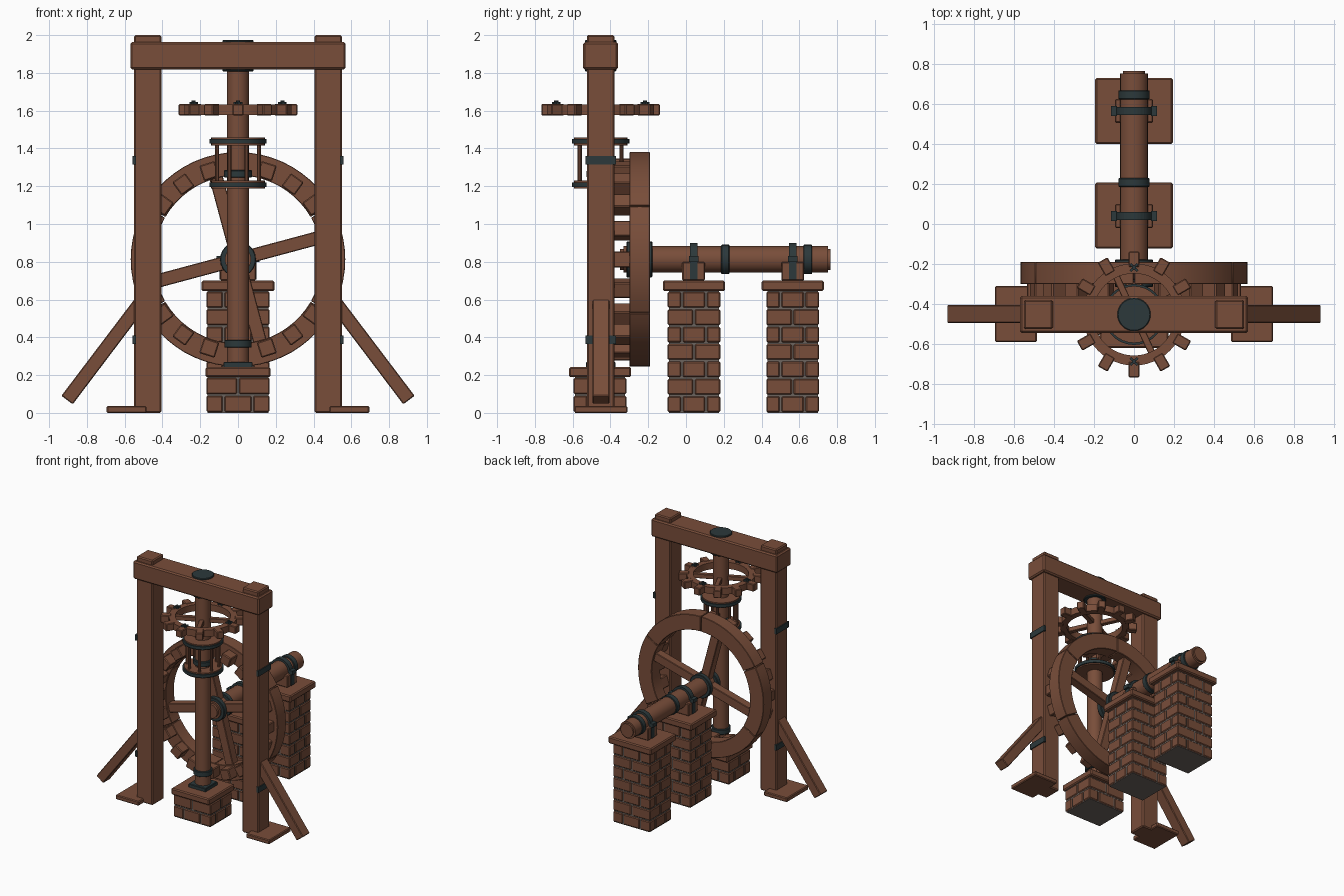
import bpy, bmesh, math
from mathutils import Matrix, Vector

if "Cube" in bpy.data.objects:
    bpy.data.objects.remove(bpy.data.objects["Cube"], do_unlink=True)


def material(name, color):
    m = bpy.data.materials.new(name)
    m.use_nodes = True
    m.diffuse_color = (*color, 1)
    m.node_tree.nodes["Principled BSDF"].inputs["Base Color"].default_value = (*color, 1)
    return m


WOOD = material("brown wood", (0.19, 0.075, 0.042))
IRON = material("dark iron", (0.025, 0.04, 0.043))
MORTAR = material("grey mortar", (0.15, 0.125, 0.11))

T = Matrix.Translation
R = lambda deg, axis: Matrix.Rotation(math.radians(deg), 4, axis)
ID = Matrix()


def box(bm, center, size, m=ID):
    bmesh.ops.create_cube(bm, size=1, matrix=m @ T(center) @ Matrix.Diagonal((*size, 1)))


def span(bm, lo, hi):
    lo, hi = Vector(lo), Vector(hi)
    box(bm, (lo + hi) / 2, hi - lo)


def rod(bm, r, z0, z1, m=ID, seg=32):
    bmesh.ops.create_cone(bm, cap_ends=True, segments=seg, radius1=r, radius2=r,
                          depth=z1 - z0, matrix=m @ T((0, 0, (z0 + z1) / 2)))


def arc(bm, outer, inner, z0, z1, m=ID, a0=0, a1=360, seg=48):
    """Rectangular section swept round the local z axis."""
    closed = a1 - a0 >= 360
    rows = []
    for i in range(seg if closed else seg + 1):
        a = math.radians(a0 + (a1 - a0) * i / seg)
        rows.append([bm.verts.new(m @ Vector((r * math.cos(a), r * math.sin(a), z)))
                     for r, z in ((outer, z0), (outer, z1), (inner, z1), (inner, z0))])
    for i in range(seg):
        a, b = rows[i], rows[(i + 1) % len(rows)]
        for k in range(4):
            n = (k + 1) % 4
            bm.faces.new((a[k], b[k], b[n], a[n]))
    if not closed:
        bm.faces.new(rows[0])
        bm.faces.new(rows[-1][::-1])


def finish(name, bm, mat, bevel=0, smooth=False):
    bmesh.ops.recalc_face_normals(bm, faces=bm.faces)
    me = bpy.data.meshes.new(name)
    bm.to_mesh(me)
    bm.free()
    me.materials.append(mat)
    ob = bpy.data.objects.new(name, me)
    bpy.context.collection.objects.link(ob)
    if bevel:
        mod = ob.modifiers.new("bevel", "BEVEL")
        mod.width, mod.segments = bevel, 1
    if smooth:
        bpy.ops.object.select_all(action="DESELECT")
        ob.select_set(True)
        bpy.context.view_layer.objects.active = ob
        bpy.ops.object.shade_smooth_by_angle(angle=math.radians(32))
    return ob


# Timber frame, mirrored left and right
for side, s in (("left", 1), ("right", -1)):
    bm = bmesh.new()
    box(bm, (s * 0.478, -0.452, 0.92), (0.147, 0.146, 1.84))
    box(bm, (s * 0.478, -0.452, 1.96), (0.145, 0.146, 0.08))
    finish(side + "_post", bm, WOOD, 0.008)
    bm = bmesh.new()
    box(bm, (s * 0.59, -0.45, 0.018), (0.21, 0.28, 0.036))
    finish(side + "_foot_plate", bm, WOOD, 0.006)
    bm = bmesh.new()
    foot, top = Vector((s * 0.905, -0.45, 0.068)), Vector((s * 0.51, -0.45, 0.59))
    d = top - foot
    tilt = math.degrees(math.atan2(d.x, d.z))
    box(bm, (0, 0, d.length / 2), (0.075, 0.09, d.length), T(foot) @ R(tilt, "Y"))
    finish(side + "_brace", bm, WOOD, 0.005)
    bm = bmesh.new()
    for z in (0.387, 1.337):
        box(bm, (s * 0.55, -0.452, z), (0.018, 0.162, 0.046))
    finish(side + "_post_straps", bm, IRON)

bm = bmesh.new()
span(bm, (-0.57, -0.545, 1.818), (0.57, -0.36, 1.963))
finish("top_beam", bm, WOOD, 0.01)

# Upright shaft with its irons
UP = T((0, -0.452, 0))
bm = bmesh.new()
rod(bm, 0.058, 0.25, 1.9, UP)
finish("upright_shaft", bm, WOOD, smooth=True)
bm = bmesh.new()
rod(bm, 0.083, 1.808, 1.974, UP)
rod(bm, 0.072, 0.345, 0.387, UP)
rod(bm, 0.074, 1.245, 1.285, UP)
finish("upright_shaft_bands", bm, IRON, 0.004, True)
bm = bmesh.new()
box(bm, (0, 0, 0.25), (0.155, 0.155, 0.04), UP)
finish("shaft_footing", bm, IRON, 0.004)

# Lantern pinion
bm = bmesh.new()
rims = bmesh.new()
for z in (1.208, 1.437):
    rod(bm, 0.142, z - 0.021, z + 0.021, UP)
    arc(rims, 0.152, 0.138, z - 0.012, z + 0.012, UP)
for i in range(8):
    rod(bm, 0.011, 1.2, 1.44, UP @ R(i * 45 + 22.5, "Z") @ T((0.12, 0, 0)), 10)
finish("lantern_pinion", bm, WOOD, smooth=True)
finish("lantern_rims", rims, IRON, smooth=True)

# Upper crown gear
bm = bmesh.new()
arc(bm, 0.255, 0.205, 1.578, 1.632, UP)
finish("upper_gear_rim", bm, WOOD, smooth=True)
bm = bmesh.new()
for i in range(12):
    box(bm, (0.275, 0, 1.605), (0.078, 0.056, 0.06), UP @ R(i * 30, "Z"))
finish("upper_gear_teeth", bm, WOOD, 0.005)
bm = bmesh.new()
for a in (25, 115):
    box(bm, (0, 0, 1.605), (0.43, 0.035, 0.036), UP @ R(a, "Z"))
finish("upper_gear_spokes", bm, WOOD, 0.003)
bm = bmesh.new()
for i in range(4):
    m = UP @ R(i * 90, "Z") @ T((0.235, 0, 0))
    rod(bm, 0.011, 1.6, 1.655, m, 8)
    for a in (45, 135):
        box(bm, (0, 0, 1.641), (0.052, 0.013, 0.012), m @ R(a, "Z"))
finish("upper_gear_bolts", bm, IRON)

# Great face wheel: local z points to the front
AXLE_Z = 0.8125
WHEEL = T((0, -0.245, AXLE_Z)) @ R(90, "X")
bm = bmesh.new()
for i in range(6):
    arc(bm, 0.568, 0.445, -0.055, 0.055, WHEEL, 30.3 + i * 60, 89.7 + i * 60, 10)
finish("great_wheel_rim", bm, WOOD, 0.003, True)
bm = bmesh.new()
for i in range(20):
    box(bm, (0.492, 0, 0.09), (0.085, 0.085, 0.1), WHEEL @ R(i * 18, "Z"))
finish("great_wheel_teeth", bm, WOOD, 0.006)
bm = bmesh.new()
for a in (15, 105):
    box(bm, (0, 0, 0), (0.92, 0.072, 0.07), WHEEL @ R(a, "Z"))
finish("great_wheel_spokes", bm, WOOD, 0.004)

# Level axle running back from the wheel; local z points to the back
AXLE = T((0, 0, AXLE_Z)) @ R(-90, "X")
bm = bmesh.new()
rod(bm, 0.07, -0.33, 0.752, AXLE, 20)
rod(bm, 0.056, -0.35, 0.765, AXLE, 20)
finish("level_axle", bm, WOOD, smooth=True)
bm = bmesh.new()
for y0, y1, r in ((-0.315, -0.275, 0.095), (-0.215, -0.178, 0.095),
                  (0.186, 0.23, 0.078), (0.622, 0.668, 0.078)):
    rod(bm, r, y0, y1, AXLE, 24)
finish("axle_bands", bm, IRON, 0.004, True)

# Bearings under the axle
for name, y in (("front", 0.04), ("back", 0.565)):
    bm = bmesh.new()
    box(bm, (0, y, 0.75), (0.19, 0.12, 0.1))
    finish(name + "_bearing_block", bm, WOOD, 0.006)
    bm = bmesh.new()
    arc(bm, 0.088, 0.066, y - 0.02, y + 0.02, AXLE, 180, 360, 16)
    for s in (-1, 1):
        box(bm, (s * 0.088, y, 0.765), (0.022, 0.04, 0.12))
        box(bm, (s * 0.1, y, 0.815), (0.03, 0.05, 0.03))
    finish(name + "_bearing_strap", bm, IRON)


# Brick piers with a mortar core and a cap slab
def pier(name, y, w, d, courses, top, cap, cap_w, cap_d):
    bm = bmesh.new()
    box(bm, (0, y, top / 2), (w - 0.024, d - 0.024, top))
    finish(name + "_mortar", bm, MORTAR)
    bm = bmesh.new()
    h = top / courses
    for c in range(courses):
        cuts = (0, 0.5, 1) if c % 2 else (0, 0.28, 0.72, 1)
        g = 0.005
        z = c * h
        for i in range(len(cuts) - 1):
            for j in range(len(cuts) - 1):
                if 0 < i < len(cuts) - 2 and 0 < j < len(cuts) - 2:
                    continue
                span(bm, (w * (cuts[i] - 0.5) + g, y + d * (cuts[j] - 0.5) + g, z + g),
                     (w * (cuts[i + 1] - 0.5) - g, y + d * (cuts[j + 1] - 0.5) - g, z + h - g))
    finish(name + "_bricks", bm, WOOD, 0.006)
    bm = bmesh.new()
    box(bm, (0, y, top + cap / 2), (cap_w, cap_d, cap))
    finish(name + "_cap", bm, WOOD, 0.008)


pier("middle_pier", 0.042, 0.345, 0.29, 7, 0.645, 0.055, 0.388, 0.33)
pier("back_pier", 0.565, 0.345, 0.29, 7, 0.645, 0.055, 0.388, 0.33)
pier("shaft_pier", -0.455, 0.345, 0.29, 2, 0.19, 0.052, 0.345, 0.33)
